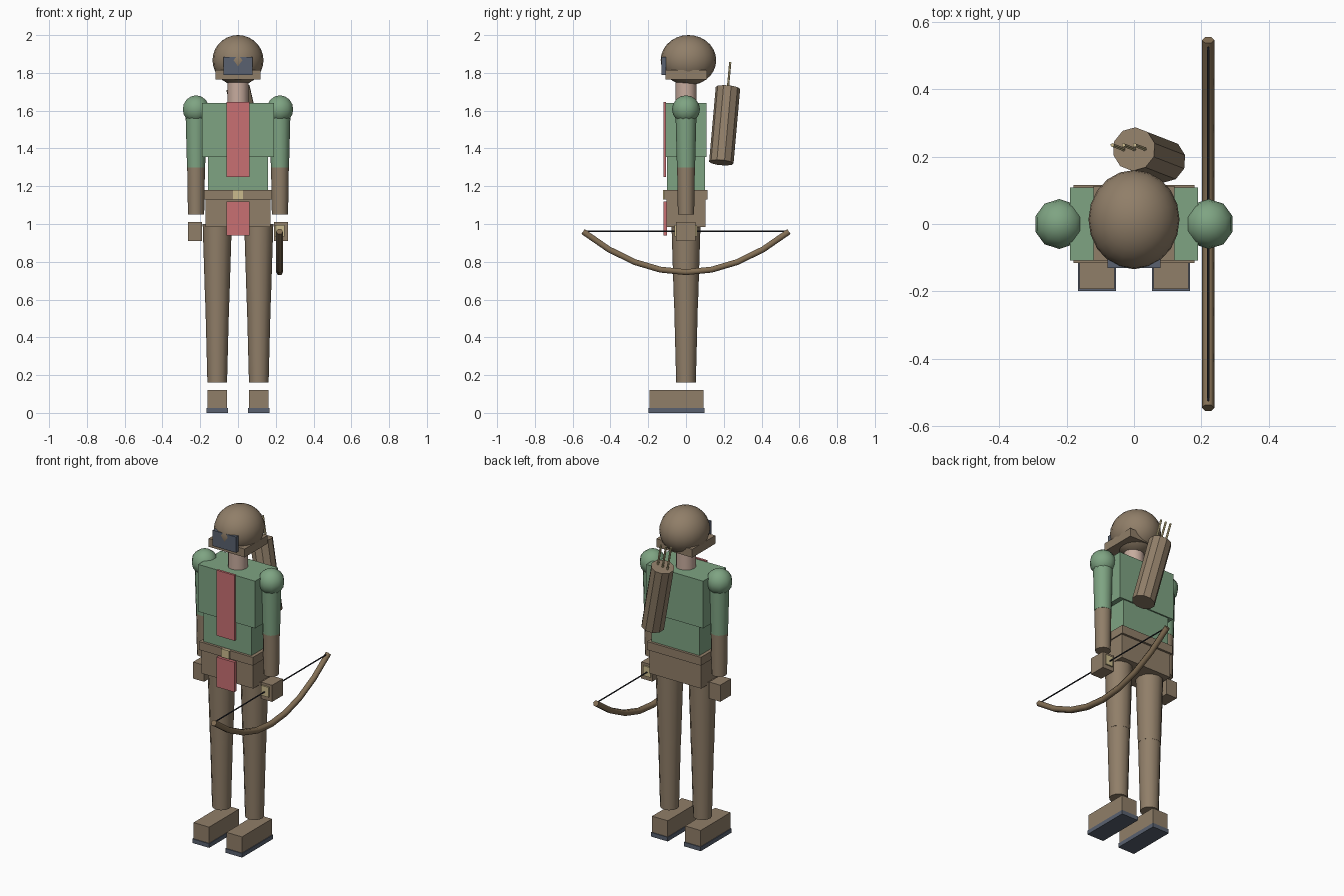
import bpy
import bmesh
import math
from mathutils import Vector

cube = bpy.data.objects.get("Cube")
if cube:
    bpy.data.objects.remove(cube, do_unlink=True)


def material(name, r, g, b):
    mat = bpy.data.materials.new(name)
    mat.use_nodes = True
    mat.diffuse_color = (r, g, b, 1)
    mat.node_tree.nodes["Principled BSDF"].inputs["Base Color"].default_value = (r, g, b, 1)
    return mat


LEATHER = material("brown leather", .28, .21, .14)
GREEN = material("green cloth", .21, .37, .225)
RED = material("red cloth", .58, .16, .17)
SLATE = material("dark slate", .10, .12, .16)
BRASS = material("pale brass", .60, .50, .27)
SKIN = material("skin", .57, .41, .34)
WOOD = material("bow wood", .23, .16, .09)
STRING = material("dark string", .02, .022, .03)


def finish(name, bm, mat, smooth=False):
    mesh = bpy.data.meshes.new(name)
    bm.to_mesh(mesh)
    bm.free()
    mesh.materials.append(mat)
    obj = bpy.data.objects.new(name, mesh)
    bpy.context.collection.objects.link(obj)
    if smooth:
        bpy.ops.object.select_all(action="DESELECT")
        obj.select_set(True)
        bpy.context.view_layer.objects.active = obj
        bpy.ops.object.shade_smooth_by_angle(angle=math.radians(40))
    return obj


def box(name, mat, xs, ys, zs):
    """Box between the given low and high limits on each axis."""
    bm = bmesh.new()
    bmesh.ops.create_cube(bm, size=1)
    for v in bm.verts:
        v.co = [lim[0] if c < 0 else lim[1] for c, lim in zip(v.co, (xs, ys, zs))]
    return finish(name, bm, mat)


def rod(name, mat, start, end, r1, r2, sides=12, smooth=True):
    """Tapered cylinder from start (radius r1) to end (radius r2)."""
    a, b = Vector(start), Vector(end)
    bm = bmesh.new()
    bmesh.ops.create_cone(bm, cap_ends=True, segments=sides, radius1=r1,
                          radius2=r2, depth=(b - a).length)
    obj = finish(name, bm, mat, smooth)
    obj.location = (a + b) / 2
    obj.rotation_euler = (b - a).to_track_quat("Z", "Y").to_euler()
    return obj


def ball(name, mat, center, radii, segments, rings):
    bm = bmesh.new()
    bmesh.ops.create_uvsphere(bm, u_segments=segments, v_segments=rings, radius=1)
    for v in bm.verts:
        v.co = Vector(c * r for c, r in zip(v.co, radii)) + Vector(center)
    return finish(name, bm, mat, True)


# Head and neck
ball("head", LEATHER, (0, .013, 1.867), (.135, .147, .133), 20, 14)
box("hood_collar", LEATHER, (-.12, .12), (-.108, .112), (1.765, 1.815))
box("visor", SLATE, (-.078, .078), (-.13, -.105), (1.79, 1.885))
rod("neck", SKIN, (0, 0, 1.62), (0, 0, 1.77), .056, .056)

# Torso and hips
box("chest", GREEN, (-.19, .19), (-.108, .108), (1.355, 1.64))
box("abdomen", GREEN, (-.16, .16), (-.1, .1), (1.18, 1.355))
box("belt", LEATHER, (-.18, .18), (-.115, .115), (1.13, 1.18))
box("hips", LEATHER, (-.173, .173), (-.102, .102), (.985, 1.13))
box("buckle", BRASS, (-.027, .027), (-.122, -.11), (1.13, 1.18))
box("chest_sash", RED, (-.06, .06), (-.12, -.106), (1.25, 1.645))
box("loin_sash", RED, (-.06, .06), (-.12, -.1), (.94, 1.12))

# Arms and legs on both sides
for side, s in (("left", 1), ("right", -1)):
    ax, lx = s * .222, s * .11
    ball(side + "_shoulder", GREEN, (ax, 0, 1.607), (.074, .074, .074), 10, 8)
    rod(side + "_upper_arm", GREEN, (ax, 0, 1.3), (ax, 0, 1.6), .048, .056)
    rod(side + "_forearm", LEATHER, (ax, 0, 1.05), (ax, 0, 1.3), .043, .047)
    hand = sorted((s * .19, s * .264))
    box(side + "_hand", LEATHER, hand, (-.052, .05), (.91, 1.01))
    rod(side + "_thigh", LEATHER, (lx, 0, .585), (lx, 0, 1.0), .064, .077)
    rod(side + "_shin", LEATHER, (lx, 0, .16), (lx, 0, .585), .052, .063)
    box(side + "_boot", LEATHER, (lx - .052, lx + .052), (-.193, .092), (.025, .122))
    box(side + "_sole", SLATE, (lx - .056, lx + .056), (-.198, .097), (0, .025))

# Bow held level in the left hand
curve = bpy.data.curves.new("bow_limb", "CURVE")
curve.dimensions = "3D"
curve.bevel_depth = .018
curve.bevel_resolution = 1
curve.use_fill_caps = True
steps = 8
path = curve.splines.new("POLY")
path.points.add(steps)
for i, point in enumerate(path.points):
    t = 2 * i / steps - 1
    point.co = (.22, .545 * t, .745 + .215 * t * t, 1)
curve.materials.append(WOOD)
bpy.context.collection.objects.link(bpy.data.objects.new("bow_limb", curve))
rod("bow_string", STRING, (.22, -.54, .962), (.22, .54, .962), .004, .004, 6)
box("bow_grip", BRASS, (.197, .247), (-.06, .058), (.935, .995))

# Quiver slung across the back, with three arrows along its axis
low, high = Vector((.09, .187, 1.325)), Vector((0, .222, 1.72))
rod("quiver", LEATHER, low, high, .065, .065, 10, False)
axis = (high - low).normalized()
for i in range(3):
    base = high + Vector((.033 * (i - 1), 0, 0))
    rod(f"arrow_{i + 1}", BRASS, base - axis * .1, base + axis * .14, .006, .006, 6)
